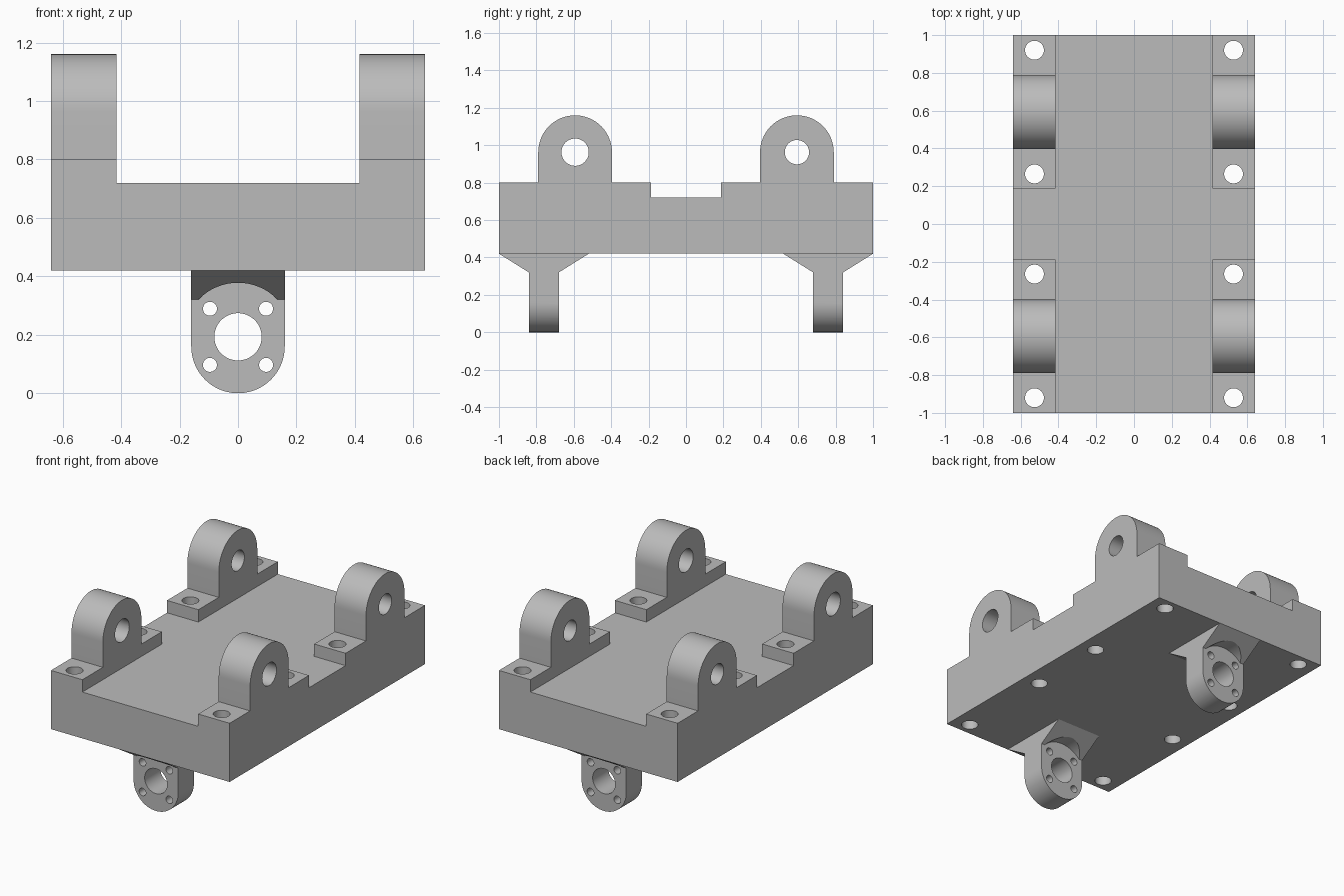
import bpy, bmesh
from math import sin, cos, pi, radians

cube = bpy.data.objects.get("Cube")
if cube:
    bpy.data.objects.remove(cube, do_unlink=True)

GREY = (0.5, 0.5, 0.5, 1.0)
grey = bpy.data.materials.new("Machined Grey")
grey.use_nodes = True
grey.diffuse_color = GREY
grey.node_tree.nodes["Principled BSDF"].inputs["Base Color"].default_value = GREY


def arc(cu, cv, r, start, end, n):
    """Points along an arc, angles in degrees, both ends included."""
    angles = [radians(start + (end - start) * i / n) for i in range(n + 1)]
    return [(cu + r * cos(a), cv + r * sin(a)) for a in angles]


def circle(cu, cv, r, n=48):
    return arc(cu, cv, r, 0, 360, n)[:-1]


def prism(bm, outline, axis, lo, hi):
    """Extrude a flat outline along the x, y or z axis."""
    place = {"x": lambda u, v, t: (t, u, v),
             "y": lambda u, v, t: (u, t, v),
             "z": lambda u, v, t: (u, v, t)}[axis]
    a = [bm.verts.new(place(u, v, lo)) for u, v in outline]
    b = [bm.verts.new(place(u, v, hi)) for u, v in outline]
    bm.faces.new(a)
    bm.faces.new(b[::-1])
    for i in range(len(a)):
        j = (i + 1) % len(a)
        bm.faces.new((a[i], b[i], b[j], a[j]))


def solid(name, *prisms):
    bm = bmesh.new()
    for p in prisms:
        prism(bm, *p)
    bmesh.ops.recalc_face_normals(bm, faces=bm.faces)
    mesh = bpy.data.meshes.new(name)
    bm.to_mesh(mesh)
    bm.free()
    obj = bpy.data.objects.new(name, mesh)
    bpy.context.collection.objects.link(obj)
    return obj


def activate(obj):
    bpy.ops.object.select_all(action="DESELECT")
    obj.select_set(True)
    bpy.context.view_layer.objects.active = obj


def boolean(obj, operation, *prisms):
    """Combine with a temporary tool solid, then discard the tool."""
    tool = solid("cutter", *prisms)
    tool.hide_render = True
    mod = obj.modifiers.new("cut", "BOOLEAN")
    mod.operation, mod.solver, mod.object = operation, "EXACT", tool
    activate(obj)
    bpy.ops.object.modifier_apply(modifier=mod.name)
    bpy.data.objects.remove(tool, do_unlink=True)


def finish(obj):
    obj.data.materials.clear()
    obj.data.materials.append(grey)
    activate(obj)
    bpy.ops.object.shade_smooth_by_angle(angle=radians(30))


# Chassis: side profile with two rounded lugs, run across the full width
BOTTOM, DECK, PAD = 0.42, 0.72, 0.80
LUG_Y, LUG_Z, LUG_R = 0.593, 0.963, 0.197
profile = [(-1, BOTTOM), (1, BOTTOM), (1, PAD)]
for y in (LUG_Y, -LUG_Y):
    profile += [(y + LUG_R, PAD)] + arc(y, LUG_Z, LUG_R, 0, 180, 32) + [(y - LUG_R, PAD)]
profile.append((-1, PAD))
chassis = solid("chassis", (profile, "x", -0.64, 0.64))

# Deck recess: a cross that leaves four corner pads with their lugs
cx, cy, far = 0.415, 0.187, 1.2
cross = [(cx, cy), (cx, far), (-cx, far), (-cx, cy), (-far, cy), (-far, -cy),
         (-cx, -cy), (-cx, -far), (cx, -far), (cx, -cy), (far, -cy), (far, cy)]
boolean(chassis, "DIFFERENCE", (cross, "z", DECK, 1.5))

# Axle bores and vertical bolt holes
holes = [(circle(-LUG_Y, LUG_Z, 0.073), "x", -1, 1),
         (circle(LUG_Y, LUG_Z, 0.065), "x", -1, 1)]
for x in (-0.527, 0.527):
    for y in (-0.92, -0.265, 0.265, 0.92):
        holes.append((circle(x, y, 0.05), "z", 0, 1.5))
boolean(chassis, "DIFFERENCE", *holes)
finish(chassis)

# Hanger: plate with sloped gussets, trimmed to a rounded bottom
HALF, HUB_Z = 0.08, 0.193
gusset = [(-0.24, BOTTOM), (-HALF, 0.32), (-HALF, -0.1),
          (HALF, -0.1), (HALF, 0.32), (0.24, BOTTOM)]
hanger = solid("front_hanger", (gusset, "x", -0.3, 0.3))
tongue = arc(0, 0.16, 0.16, 180, 360, 40) + [(0.16, 0.6), (-0.16, 0.6)]
boolean(hanger, "INTERSECT", (tongue, "y", -0.5, 0.5))

# Flange clearance on both faces, then hub bore and four screw holes
flange = circle(0, HUB_Z - 0.003, 0.188, 64)
for lo, hi in ((-0.5, -HALF), (HALF, 0.5)):
    boolean(hanger, "DIFFERENCE", (flange, "y", lo, hi))
bores = [(circle(0, HUB_Z, 0.081), "y", -0.5, 0.5)]
for x in (-0.096, 0.096):
    for z in (-0.096, 0.096):
        bores.append((circle(x, HUB_Z + z, 0.024, 32), "y", -0.5, 0.5))
boolean(hanger, "DIFFERENCE", *bores)
finish(hanger)

# Second hanger at the other end
hanger.location.y = -0.76
rear = hanger.copy()
rear.name = "rear_hanger"
rear.location.y = 0.76
bpy.context.collection.objects.link(rear)
